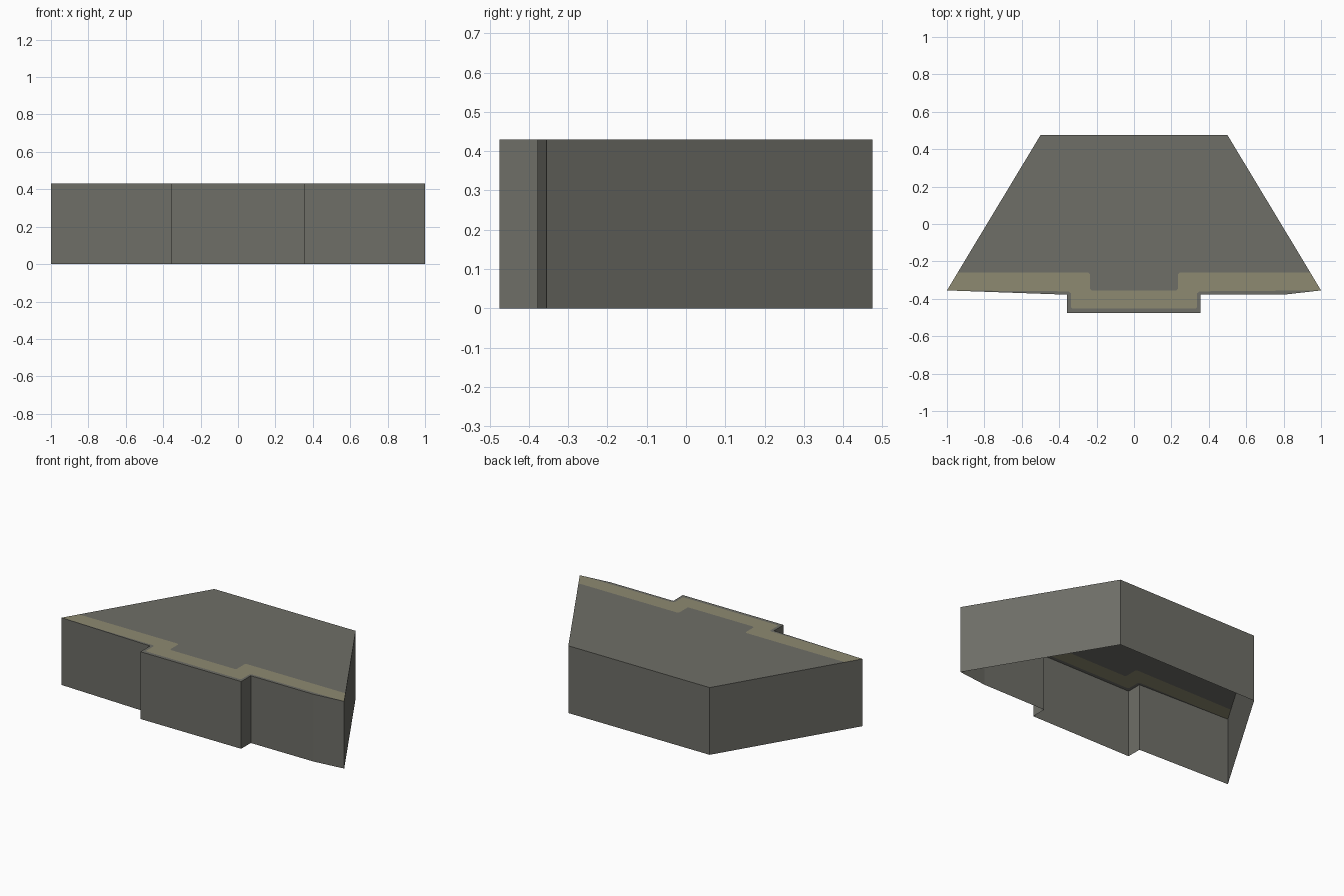
import bpy, bmesh

if "Cube" in bpy.data.objects:
    bpy.data.objects.remove(bpy.data.objects["Cube"])

H = 0.43  # height of the shell


def material(name, color):
    m = bpy.data.materials.new(name)
    m.diffuse_color = (*color, 1)
    m.use_nodes = True
    m.node_tree.nodes["Principled BSDF"].inputs["Base Color"].default_value = m.diffuse_color
    return m


grey = material("dark_grey", (0.156, 0.156, 0.136))
tan = material("tan_band", (0.27, 0.254, 0.165))


def make(name, faces, mat):
    """Object from a list of polygons given as point lists."""
    bm = bmesh.new()
    for pts in faces:
        bm.faces.new([bm.verts.new(p) for p in pts])
    bmesh.ops.remove_doubles(bm, verts=bm.verts, dist=1e-5)
    me = bpy.data.meshes.new(name)
    bm.to_mesh(me)
    bm.free()
    me.materials.append(mat)
    ob = bpy.data.objects.new(name, me)
    bpy.context.collection.objects.link(ob)
    return ob


def flat(pts):
    return [(x, y, H) for x, y in pts]


def mirrored(half):
    """Left half path (outside to middle) continued by its mirror image."""
    return half + [(-x, y) for x, y in reversed(half)]


# Outline paths, left to right
front = [(-1, -0.355), (-0.358, -0.378), (-0.358, -0.475), (0.355, -0.475),
         (0.355, -0.378), (0.8, -0.378), (1, -0.355)]
back = [(0.5, 0.475), (-0.5, 0.475)]
outline = front + back

# Band edges with slightly clipped corners
band_back = mirrored([(-0.943, -0.26), (-0.245, -0.26), (-0.235, -0.27),
                      (-0.235, -0.347), (-0.225, -0.355)])
band_front = mirrored([(-1, -0.355), (-0.35, -0.36), (-0.338, -0.37),
                       (-0.338, -0.445), (-0.328, -0.452)])

# Side walls, open underneath
walls = []
for (ax, ay), (bx, by) in zip(outline, outline[1:] + outline[:1]):
    walls.append([(ax, ay, 0), (bx, by, 0), (bx, by, H), (ax, ay, H)])
make("side_walls", walls, grey)

# Top: main deck, coloured band and thin front border
make("top_deck", [flat(band_back + back)], grey)
make("top_band", [flat(band_front + band_back[::-1])], tan)
make("top_front_border", [flat(front + band_front[-2:0:-1])], grey)
